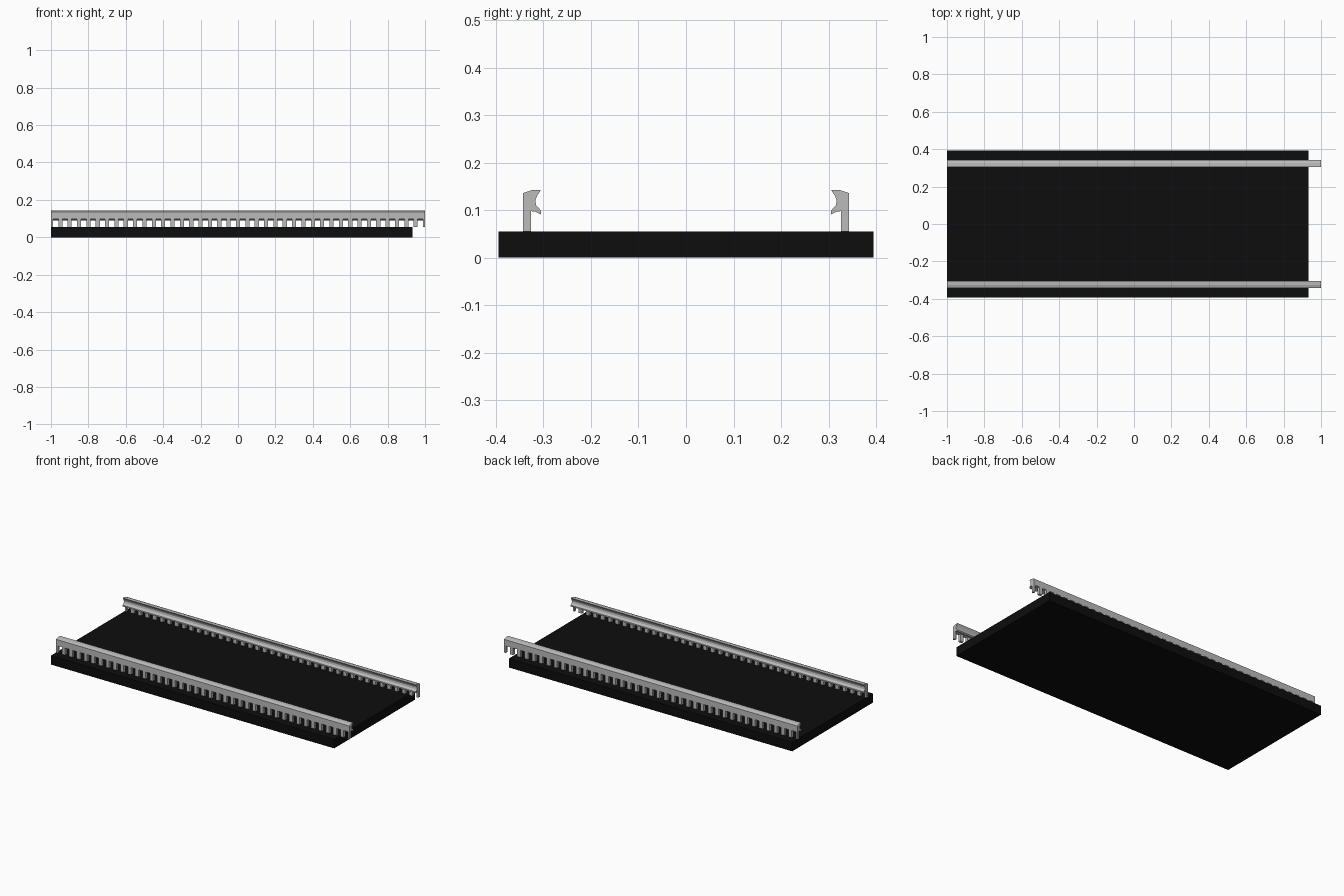
import bpy, bmesh

if "Cube" in bpy.data.objects:
    bpy.data.objects.remove(bpy.data.objects["Cube"])


def material(name, value):
    m = bpy.data.materials.new(name)
    m.diffuse_color = (value, value, value, 1)
    m.use_nodes = True
    m.node_tree.nodes["Principled BSDF"].inputs["Base Color"].default_value = m.diffuse_color
    return m


black = material("matte black", 0.004)
grey = material("light grey", 0.5)


def finish(name, bm, mat):
    bmesh.ops.recalc_face_normals(bm, faces=bm.faces)
    me = bpy.data.meshes.new(name)
    bm.to_mesh(me)
    bm.free()
    me.materials.append(mat)
    ob = bpy.data.objects.new(name, me)
    bpy.context.collection.objects.link(ob)
    return ob


def extrude_x(bm, profile, x0, x1):
    """Sweep a (y, z) profile from x0 to x1."""
    face = bm.faces.new([bm.verts.new((x0, y, z)) for y, z in profile])
    ext = bmesh.ops.extrude_face_region(bm, geom=[face])["geom"]
    verts = [g for g in ext if isinstance(g, bmesh.types.BMVert)]
    bmesh.ops.translate(bm, verts=verts, vec=(x1 - x0, 0, 0))
    # the starting cap is kept by the extrusion, so the solid is closed


def box_profile(y0, y1, z0, z1):
    return [(y0, z0), (y1, z0), (y1, z1), (y0, z1)]


# base slab
bm = bmesh.new()
extrude_x(bm, box_profile(-0.394, 0.394, 0, 0.055), -1, 0.932)
finish("base_slab", bm, black)

# hooked rail head, notch facing the middle
HEAD = [(-0.343, 0.098), (-0.343, 0.136), (-0.325, 0.142), (-0.305, 0.143),
        (-0.314, 0.129), (-0.317, 0.120), (-0.315, 0.110), (-0.305, 0.099),
        (-0.305, 0.091), (-0.317, 0.097), (-0.326, 0.098)]
PITCH, LEG = 0.05, 0.022

for name, side in (("front", 1), ("back", -1)):
    bm = bmesh.new()
    extrude_x(bm, [(side * y, z) for y, z in HEAD], -1, 1)
    finish(name + "_rail_head", bm, grey)

    # row of short legs, half width at both ends
    bm = bmesh.new()
    for i in range(41):
        x = -1 + i * PITCH
        extrude_x(bm, box_profile(side * -0.343, side * -0.326, 0.055, 0.098),
                  max(-1, x - LEG / 2), min(1, x + LEG / 2))
    finish(name + "_rail_legs", bm, grey)
